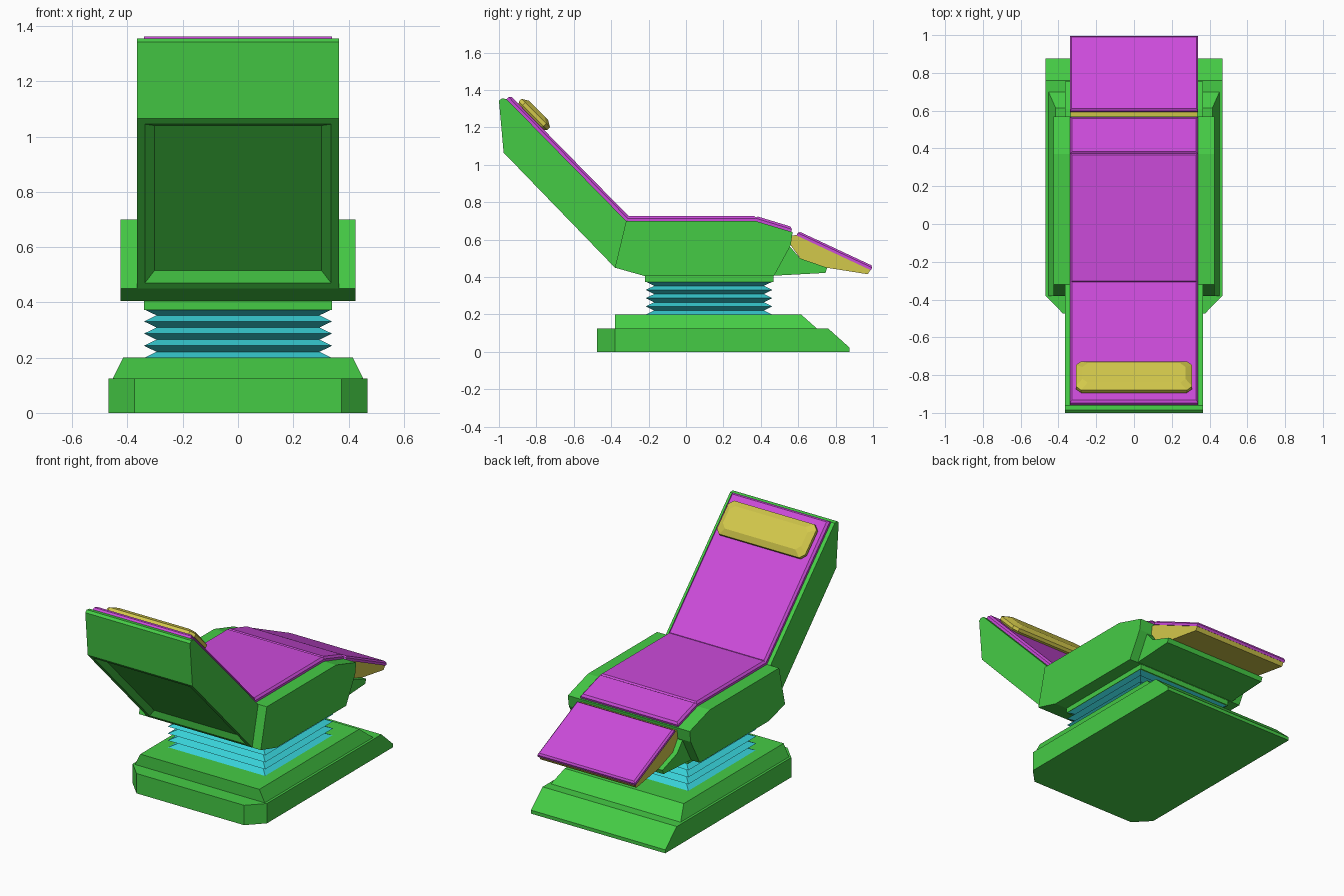
import bpy, bmesh
from mathutils import Vector

if "Cube" in bpy.data.objects:
    bpy.data.objects.remove(bpy.data.objects["Cube"])


def material(name, rgb):
    m = bpy.data.materials.new(name)
    m.diffuse_color = (*rgb, 1)
    m.use_nodes = True
    m.node_tree.nodes["Principled BSDF"].inputs["Base Color"].default_value = m.diffuse_color
    return m


GREEN = material("frame_green", (0.06, 0.6, 0.06))
CYAN = material("bellows_cyan", (0.04, 0.65, 0.7))
PINK = material("pad_magenta", (0.6, 0.07, 0.7))
YELLOW = material("cushion_yellow", (0.65, 0.58, 0.07))


def loft(name, rings, mat, edit=None):
    """Skin a stack of closed rings and cap both ends."""
    bm = bmesh.new()
    vs = [[bm.verts.new(p) for p in r] for r in rings]
    n = len(rings[0])
    for a, b in zip(vs, vs[1:]):
        for i in range(n):
            j = (i + 1) % n
            bm.faces.new((a[i], a[j], b[j], b[i]))
    bm.faces.new(vs[0][::-1])
    bm.faces.new(vs[-1])
    bmesh.ops.recalc_face_normals(bm, faces=bm.faces)
    if edit:
        edit(bm)
    me = bpy.data.meshes.new(name)
    bm.to_mesh(me)
    bm.free()
    me.materials.append(mat)
    ob = bpy.data.objects.new(name, me)
    bpy.context.collection.objects.link(ob)
    return ob


def prism(name, profile, hw, mat, edit=None):
    """Extrude a (y, z) side profile across x."""
    return loft(name, [[(x, y, z) for y, z in profile] for x in (-hw, hw)], mat, edit)


def rect(hx, y0, y1, z):
    return [(-hx, y0, z), (hx, y0, z), (hx, y1, z), (-hx, y1, z)]


def slab(name, p0, p1, hw, levels, mat, cut=0.0):
    """Pad lying on the side-view line p0-p1; levels = (height, inset) pairs."""
    a, b = Vector((0, *p0)), Vector((0, *p1))
    d = (b - a).normalized()
    up = Vector((1, 0, 0)).cross(d)
    if up.z < 0:
        up = -up
    length = (b - a).length
    rings = []
    for h, i in levels:
        x, lo, hi = hw - i, i, length - i
        if cut:
            uv = [(-x + cut, lo), (x - cut, lo), (x, lo + cut), (x, hi - cut),
                  (x - cut, hi), (-x + cut, hi), (-x, hi - cut), (-x, lo + cut)]
        else:
            uv = [(-x, lo), (x, lo), (x, hi), (-x, hi)]
        rings.append([a + d * v + up * h + Vector((u, 0, 0)) for u, v in uv])
    return loft(name, rings, mat)


# Floor base: clipped rear corners and a sloping toe
def base_ring(y1, z):
    return [(-0.375, -0.475, z), (0.375, -0.475, z), (0.468, -0.38, z),
            (0.468, y1, z), (-0.468, y1, z), (-0.468, -0.38, z)]


loft("floor_base", [base_ring(0.875, 0), base_ring(0.875, 0.022), base_ring(0.76, 0.125)], GREEN)
loft("base_step", [rect(0.455, -0.38, 0.705, 0.12), rect(0.415, -0.38, 0.615, 0.2)], GREEN)

# Bellows: zigzag folds
folds = []
for i in range(9):
    k = 0.045 * (i % 2)
    folds.append(rect(0.34 - k, -0.215 + k, 0.462 - k, 0.199 + 0.022 * i))
loft("bellows", folds, CYAN)
loft("bellows_plate", [rect(0.34, -0.22, 0.468, z) for z in (0.373, 0.41)], GREEN)

# Seat shell and the shelf under the leg rest
prism("seat_shell", [(-0.38, 0.45), (-0.22, 0.405), (0.47, 0.405), (0.56, 0.57),
                     (0.57, 0.64), (0.37, 0.70), (-0.32, 0.70)], 0.425, GREEN)
prism("leg_shelf", [(0.45, 0.406), (0.745, 0.422), (0.755, 0.45), (0.61, 0.50),
                    (0.55, 0.57)], 0.365, GREEN)


# Backrest shell with a recessed rear panel
def recess(bm):
    f = min(bm.faces, key=lambda g: g.normal.y + g.normal.z)
    bmesh.ops.inset_individual(bm, faces=[f], thickness=0.04, depth=0)
    bmesh.ops.inset_individual(bm, faces=[f], thickness=0.049, depth=-0.029)


prism("backrest_shell", [(-0.32, 0.70), (-0.38, 0.45), (-0.975, 1.065), (-1.0, 1.342),
                         (-0.985, 1.355), (-0.96, 1.352)], 0.365, GREEN, recess)

# Leg rest body
prism("leg_rest", [(0.562, 0.622), (0.60, 0.625), (0.988, 0.44), (0.972, 0.415),
                   (0.75, 0.45), (0.61, 0.50), (0.56, 0.57)], 0.335, YELLOW)

# Upholstery pads with chamfered rims
PAD = [(-0.004, 0), (0.014, 0), (0.026, 0.012)]
slab("back_pad", (-0.318, 0.70), (-0.958, 1.352), 0.34, PAD, PINK)
slab("seat_pad", (-0.315, 0.70), (0.378, 0.70), 0.34, PAD, PINK)
slab("seat_front_pad", (0.365, 0.702), (0.562, 0.642), 0.34, PAD, PINK)
slab("leg_pad", (0.592, 0.624), (0.99, 0.438), 0.34, [(-0.002, 0), (0.013, 0), (0.023, 0.01)], PINK)

# Head pillow
slab("head_pillow", (-0.752, 1.176), (-0.904, 1.328), 0.308,
     [(0, 0.012), (0.015, 0), (0.035, 0), (0.056, 0.035)], YELLOW, cut=0.028)
